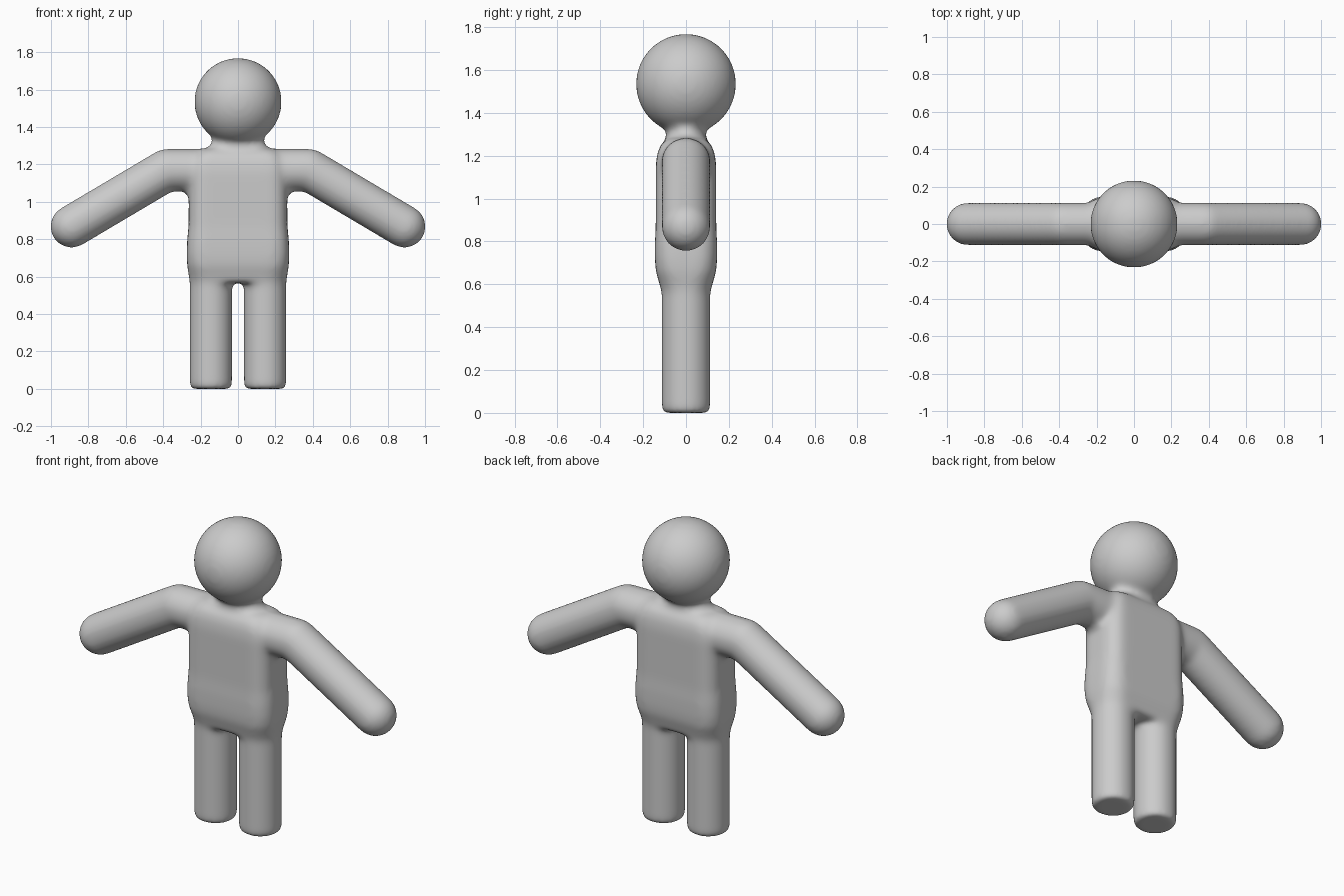
import bpy, bmesh, math
from mathutils import Vector, Matrix

if "Cube" in bpy.data.objects:
    bpy.data.objects.remove(bpy.data.objects["Cube"])

GROW = 0.004  # allowance for the slight shrink of the smoothing pass
bm = bmesh.new()


def ball(center, r):
    bmesh.ops.create_uvsphere(bm, u_segments=48, v_segments=24, radius=r + GROW,
                              matrix=Matrix.Translation(center))


def rod(a, b, r):
    a, b = Vector(a), Vector(b)
    turn = (b - a).to_track_quat('Z', 'Y').to_matrix().to_4x4()
    bmesh.ops.create_cone(bm, cap_ends=True, segments=48, radius1=r + GROW, radius2=r + GROW,
                          depth=(b - a).length, matrix=Matrix.Translation((a + b) / 2) @ turn)


def loft(rings, cx=0.0, steps=10):
    """Skin rounded-rectangle rings given as (z, half width, half depth, corner radius x, y)."""
    loops = []
    for z, hx, hy, rx, ry in rings:
        loop = []
        for q, (sx, sy) in enumerate(((1, 1), (-1, 1), (-1, -1), (1, -1))):
            for i in range(steps):
                a = (q + i / (steps - 1) * 0.999) * math.pi / 2
                x = sx * (hx - rx) + (rx + GROW) * math.cos(a)
                y = sy * (hy - ry) + (ry + GROW) * math.sin(a)
                loop.append(bm.verts.new((cx + x, y, z)))
        loops.append(loop)
    n = len(loops[0])
    for lo, hi in zip(loops, loops[1:]):
        for i in range(n):
            j = (i + 1) % n
            bm.faces.new((lo[i], lo[j], hi[j], hi[i]))
    bm.faces.new(loops[0][::-1])
    bm.faces.new(loops[-1])


# head
ball((0, 0, 1.535), 0.23)

# neck, flaring into head and shoulders
loft([(1.22, 0.19, 0.11, 0.189, 0.109), (1.285, 0.165, 0.09, 0.164, 0.089),
      (1.315, 0.135, 0.085, 0.134, 0.084), (1.35, 0.135, 0.10, 0.134, 0.099),
      (1.40, 0.12, 0.11, 0.119, 0.109)])

# torso and hips
loft([(0.565, 0.255, 0.110, 0.109, 0.109), (0.60, 0.258, 0.119, 0.105, 0.105),
      (0.66, 0.268, 0.137, 0.10, 0.10), (0.72, 0.270, 0.141, 0.095, 0.09),
      (0.79, 0.268, 0.141, 0.09, 0.09), (0.87, 0.260, 0.137, 0.085, 0.085),
      (1.16, 0.258, 0.137, 0.085, 0.085), (1.21, 0.250, 0.130, 0.08, 0.08),
      (1.25, 0.235, 0.115, 0.08, 0.08), (1.283, 0.205, 0.080, 0.07, 0.07)])

for s in (-1, 1):
    # arm: level shoulder, then a straight drooping limb with a round end
    root, bend, tip = (0, 0, 1.17), (s * 0.38, 0, 1.17), (s * 0.89, 0, 0.868)
    rod(root, bend, 0.11)
    ball(bend, 0.11)
    rod(bend, tip, 0.11)
    ball(tip, 0.11)
    # armpit fillet
    rod((s * 0.25, -0.05, 1.065), (s * 0.25, 0.05, 1.065), 0.03)
    # leg with a softened sole edge
    loft([(0.0, 0.10, 0.10, 0.099, 0.099), (0.012, 0.11, 0.11, 0.109, 0.109),
          (0.66, 0.11, 0.11, 0.109, 0.109)], cx=s * 0.145)

bmesh.ops.recalc_face_normals(bm, faces=bm.faces[:])
mesh = bpy.data.meshes.new("body")
bm.to_mesh(mesh)
bm.free()
body = bpy.data.objects.new("body", mesh)
bpy.context.collection.objects.link(body)

grey = bpy.data.materials.new("plain grey")
grey.diffuse_color = (0.6, 0.6, 0.6, 1)
grey.use_nodes = True
grey.node_tree.nodes["Principled BSDF"].inputs["Base Color"].default_value = grey.diffuse_color
mesh.materials.append(grey)

# fuse the parts into one skin and soften the joints
fuse = body.modifiers.new("fuse", 'REMESH')
fuse.mode = 'VOXEL'
fuse.voxel_size = 0.012
fuse.use_smooth_shade = True
soften = body.modifiers.new("soften", 'SMOOTH')
soften.factor = 0.5
soften.iterations = 25
